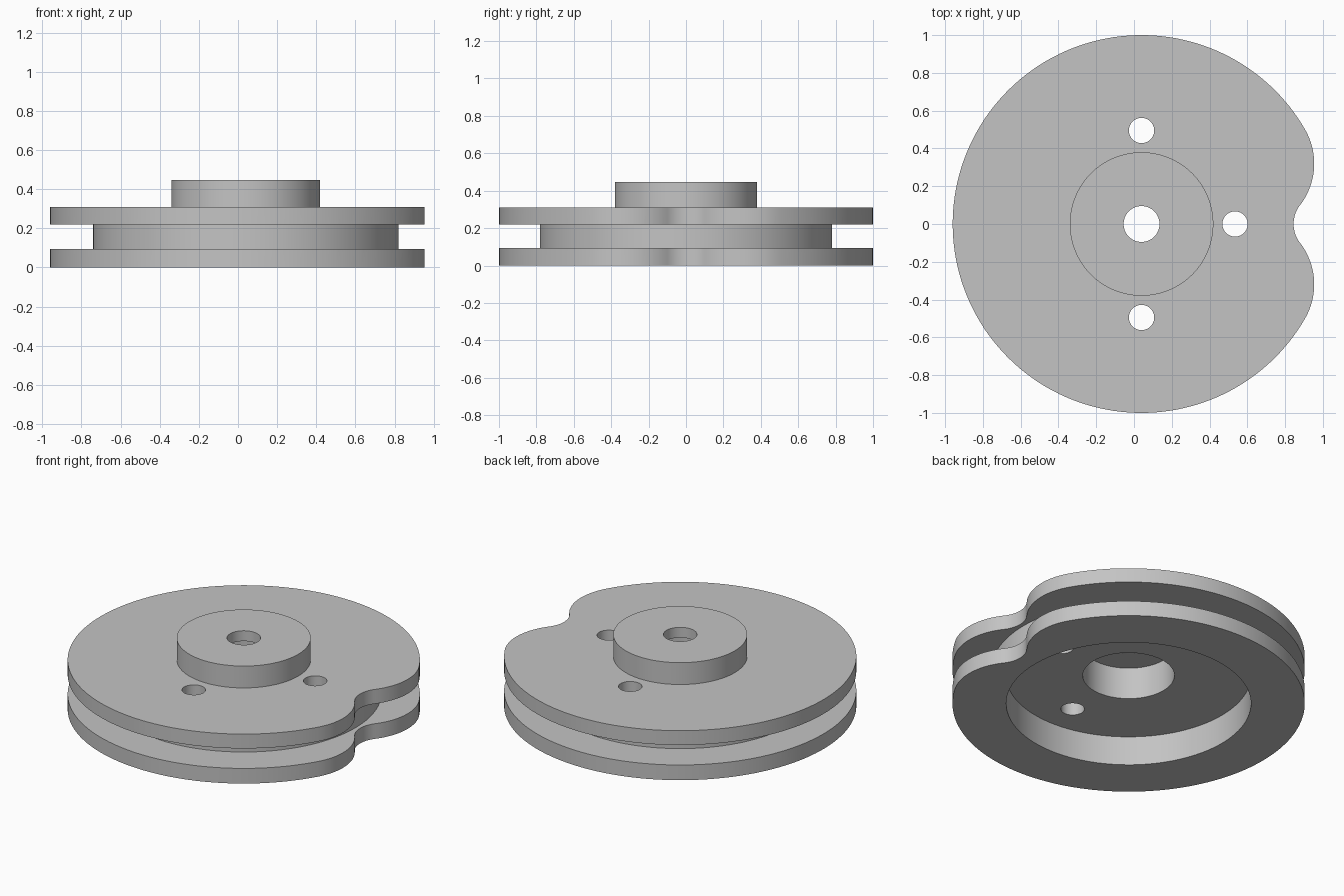
import bpy, bmesh
from math import sin, cos, pi, radians, hypot, atan2

cube = bpy.data.objects.get("Cube")
if cube:
    bpy.data.objects.remove(cube, do_unlink=True)

CX = 0.04      # wheel axis
SEG = 128

grey = bpy.data.materials.new("light grey")
grey.use_nodes = True
grey.diffuse_color = (0.55, 0.55, 0.55, 1)
grey.node_tree.nodes["Principled BSDF"].inputs["Base Color"].default_value = (0.55, 0.55, 0.55, 1)


def make_object(name, bm):
    bmesh.ops.recalc_face_normals(bm, faces=bm.faces)
    mesh = bpy.data.meshes.new(name)
    bm.to_mesh(mesh)
    bm.free()
    mesh.materials.append(grey)
    obj = bpy.data.objects.new(name, mesh)
    bpy.context.collection.objects.link(obj)
    return obj


def prism(name, outline, z0, z1):
    bm = bmesh.new()
    face = bm.faces.new([bm.verts.new((x, y, z0)) for x, y in outline])
    top = bmesh.ops.extrude_face_region(bm, geom=[face])
    verts = [v for v in top["geom"] if isinstance(v, bmesh.types.BMVert)]
    bmesh.ops.translate(bm, verts=verts, vec=(0, 0, z1 - z0))
    return make_object(name, bm)


def lathe(name, profile, closed=False):
    """Spin a radius/height profile round the axis; open profiles get end caps."""
    bm = bmesh.new()
    rings = [[bm.verts.new((CX + r * cos(2 * pi * i / SEG), r * sin(2 * pi * i / SEG), z))
              for i in range(SEG)] for r, z in profile]
    pairs = list(zip(rings, rings[1:]))
    if closed:
        pairs.append((rings[-1], rings[0]))
    else:
        bm.faces.new(rings[0])
        bm.faces.new(rings[-1])
    for a, b in pairs:
        for i in range(SEG):
            j = (i + 1) % SEG
            bm.faces.new((a[i], a[j], b[j], b[i]))
    return make_object(name, bm)


def arc(cx, cy, r, a0, a1, n):
    return [(cx + r * cos(a0 + (a1 - a0) * i / n), cy + r * sin(a0 + (a1 - a0) * i / n))
            for i in range(n + 1)]


def combine(obj, other, operation):
    mod = obj.modifiers.new(operation.title(), "BOOLEAN")
    mod.operation, mod.solver, mod.object = operation, "EXACT", other
    bpy.context.view_layer.objects.active = obj
    bpy.ops.object.modifier_apply(modifier=mod.name)
    bpy.data.objects.remove(other, do_unlink=True)


# Cam outline: notch arc, rounded lobe, then the main rim, mirrored across y
lobe_x, lobe_y, lobe_r = 0.594, 0.32, 0.36
notch_r = 0.164
notch_x = 0.845 + notch_r
join = atan2(-lobe_y, notch_x - lobe_x)
half = arc(notch_x, 0, notch_r, pi, pi + join, 10)
half += arc(lobe_x, lobe_y, lobe_r, join, radians(30), 24)[1:]
half += arc(CX, 0, 1.0, radians(30), pi, 70)[1:]
outline = half + [(x, -y) for x, y in reversed(half[1:-1])]

# Grooved wheel with raised hub
wheel = prism("cam_wheel", outline, 0, 0.31)
groove = lathe("groove_cutter", [(0.78, 0.095), (1.3, 0.095), (1.3, 0.22), (0.78, 0.22)], True)
combine(wheel, groove, "DIFFERENCE")
hub = lathe("hub", [(0.38, 0.25), (0.38, 0.447)])
combine(wheel, hub, "UNION")

# Underside recess, hub bore and shaft hole
bore = lathe("bore_cutter", [(0.695, -0.1), (0.695, 0.183), (0.26, 0.183),
                             (0.26, 0.382), (0.095, 0.382), (0.095, 0.6)])
combine(wheel, bore, "DIFFERENCE")

# Three bolt holes
for k in (-1, 0, 1):
    a = k * pi / 2
    hole = prism("bolt_hole_cutter", arc(CX + 0.495 * cos(a), 0.495 * sin(a), 0.067,
                                         0, 2 * pi, 40)[:-1], 0.1, 0.4)
    combine(wheel, hole, "DIFFERENCE")

bpy.ops.object.select_all(action="DESELECT")
wheel.select_set(True)
bpy.context.view_layer.objects.active = wheel
bpy.ops.object.shade_smooth_by_angle(angle=radians(30))
